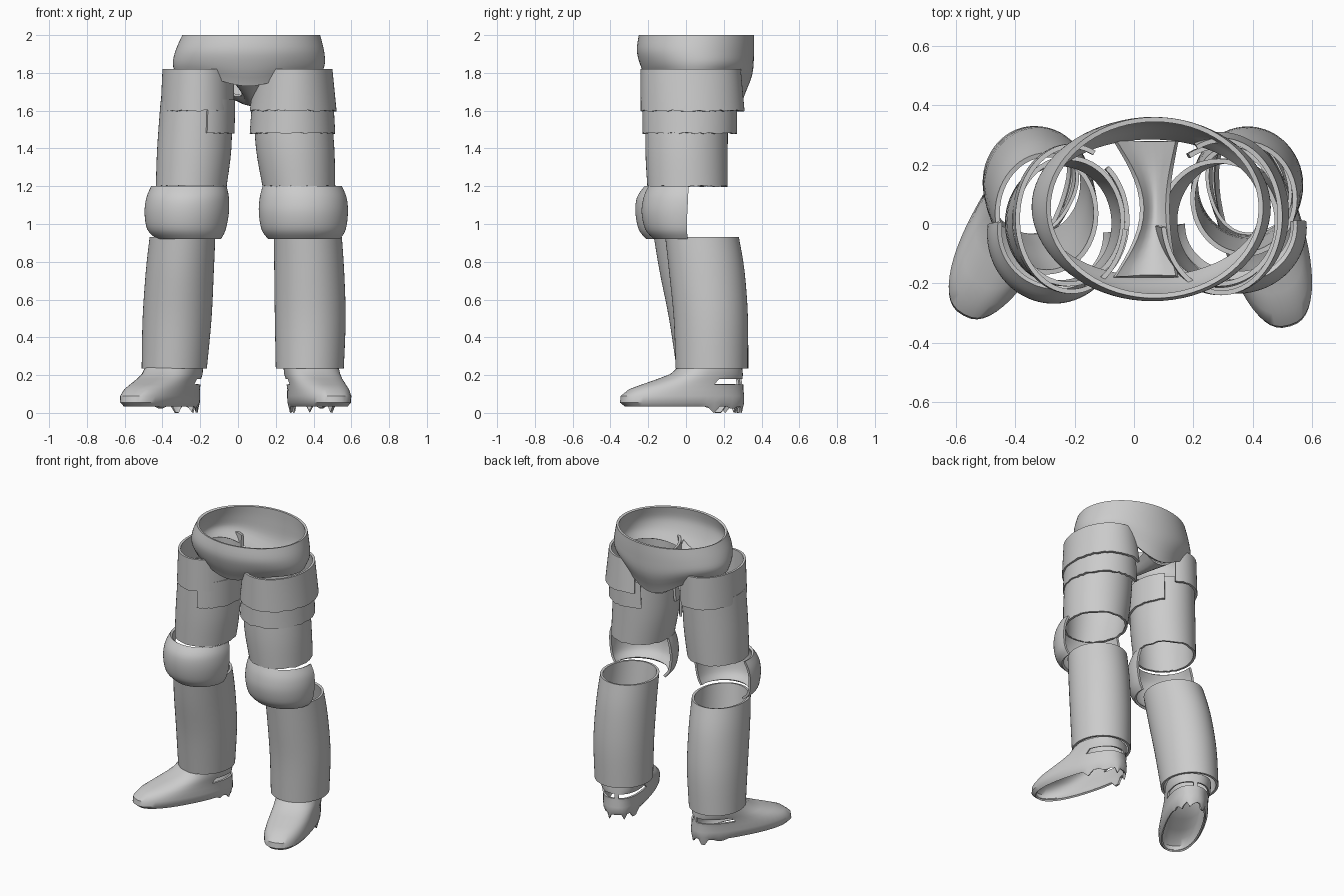
import bpy, bmesh, random
from math import sin, cos, pi, radians, copysign

random.seed(4)
if "Cube" in bpy.data.objects:
    bpy.data.objects.remove(bpy.data.objects["Cube"])

grey = bpy.data.materials.new("plain grey")
grey.use_nodes = True
GREY = (0.6, 0.6, 0.6, 1)
grey.diffuse_color = GREY
grey.node_tree.nodes["Principled BSDF"].inputs["Base Color"].default_value = GREY


def surface(name, point, ni, nj, closed=True, skip=None, thick=0.016):
    """Grid of point(i, j), thickened inwards."""
    bm = bmesh.new()
    cols = ni if closed else ni + 1
    grid = [[bm.verts.new(point(i, j)) for j in range(nj + 1)] for i in range(cols)]
    for i in range(ni):
        a, b = grid[i], grid[(i + 1) % cols]
        for j in range(nj):
            if not (skip and skip(i, j)):
                bm.faces.new((a[j], b[j], b[j + 1], a[j + 1]))
    loose = [v for v in bm.verts if not v.link_faces]
    bmesh.ops.delete(bm, geom=loose, context='VERTS')
    mesh = bpy.data.meshes.new(name)
    bm.to_mesh(mesh)
    bm.free()
    mesh.materials.append(grey)
    ob = bpy.data.objects.new(name, mesh)
    bpy.context.collection.objects.link(ob)
    mod = ob.modifiers.new("thickness", 'SOLIDIFY')
    mod.thickness = thick
    mod.offset = -1
    bpy.ops.object.select_all(action='DESELECT')
    ob.select_set(True)
    bpy.context.view_layer.objects.active = ob
    bpy.ops.object.modifier_apply(modifier="thickness")
    bpy.ops.object.shade_smooth_by_angle(angle=radians(40))
    return ob


def blend(rings, t):
    """Smooth interpolation through ring tuples, t from 0 to 1."""
    s = t * (len(rings) - 1)
    k = min(int(s), len(rings) - 2)
    f = s - k
    get = lambda n: rings[max(0, min(n, len(rings) - 1))]
    return [b + 0.5 * f * (c - a + f * (2 * a - 5 * b + 4 * c - d + f * (3 * (b - c) + d - a)))
            for a, b, c, d in zip(get(k - 1), get(k), get(k + 1), get(k + 2))]


def shell(name, rings, start=0, end=360, n=56, rows=8, ragged=0.0, drop=None):
    """Elliptical wall; rings go upwards as (z, x_min, x_max, y_min, y_max)."""
    tear = [random.uniform(-ragged, ragged) for _ in range(n + 1)]

    def point(i, j):
        a = radians(start + (end - start) * i / n)
        t = j / rows
        z, x0, x1, y0, y1 = blend(rings, t)
        if j == 0:
            z += tear[i]
        if drop:
            z += drop(a) * (1 - t) ** 2
        return ((x0 + x1) / 2 + (x1 - x0) / 2 * cos(a),
                (y0 + y1) / 2 + (y1 - y0) / 2 * sin(a), z)
    return surface(name, point, n, rows, closed=(end - start == 360))


# Pelvis: open waist ring whose lower edge dips at the front and the back
def hem(a):
    s = sin(a)
    return -0.14 * s ** 6 if s > 0 else -0.06 * s ** 8


shell("pelvis", [(1.79, -0.33, 0.44, -0.19, 0.30), (1.85, -0.345, 0.46, -0.235, 0.35),
                 (1.92, -0.33, 0.455, -0.26, 0.36), (2.0, -0.295, 0.435, -0.25, 0.36)],
      rows=12, n=72, drop=hem)


# Crotch strip joining the front and back hems
def gusset_point(i, j):
    t, v = i / 14, j / 6 * 2 - 1
    width = 0.11 - 0.06 * sin(pi * t)
    return (0.04 + 0.03 * sin(pi * t) + width * v, -0.18 + 0.46 * t,
            1.75 - 0.11 * t - 0.06 * sin(pi * t) + 0.05 * v * v)


surface("crotch_strip", gusset_point, 14, 6, closed=False)

# Thigh guards: overlapping bands, the upper ones open at the inner back
shell("left_thigh_upper_band", [(1.6, 0.06, 0.522, -0.24, 0.31), (1.82, 0.09, 0.50, -0.24, 0.29)],
      start=-172, end=115, ragged=0.004)
shell("left_thigh_middle_band", [(1.48, 0.062, 0.515, -0.23, 0.27), (1.66, 0.075, 0.505, -0.23, 0.27)],
      start=-180, end=120, ragged=0.004)
shell("left_thigh_tube", [(1.2, 0.13, 0.515, -0.205, 0.22), (1.4, 0.095, 0.51, -0.215, 0.22),
                          (1.65, 0.08, 0.49, -0.21, 0.22)], ragged=0.004)
shell("right_thigh_upper_band", [(1.6, -0.41, -0.02, -0.235, 0.27), (1.82, -0.40, -0.02, -0.235, 0.27)],
      start=65, end=352, ragged=0.004)
shell("right_thigh_inner_patch", [(1.48, -0.41, -0.018, -0.225, 0.25), (1.66, -0.40, -0.015, -0.225, 0.25)],
      start=-75, end=50, n=24, ragged=0.004)
shell("right_thigh_tube", [(1.2, -0.435, -0.06, -0.205, 0.21), (1.4, -0.428, -0.035, -0.21, 0.22),
                           (1.65, -0.41, -0.03, -0.21, 0.23)], ragged=0.004)

# Knee caps: bulging half shells, open behind
shell("left_knee", [(0.92, 0.16, 0.54, -0.17, 0.16), (0.97, 0.125, 0.57, -0.215, 0.19),
                    (1.06, 0.11, 0.582, -0.235, 0.21), (1.14, 0.115, 0.575, -0.225, 0.21),
                    (1.2, 0.13, 0.55, -0.20, 0.19)], start=178, end=365, n=36, rows=16)
shell("right_knee", [(0.92, -0.43, -0.09, -0.21, 0.14), (0.97, -0.48, -0.065, -0.25, 0.18),
                     (1.06, -0.495, -0.048, -0.268, 0.20), (1.14, -0.485, -0.048, -0.26, 0.20),
                     (1.2, -0.46, -0.06, -0.22, 0.18)], start=172, end=362, n=36, rows=16)

# Shin guards: leaning tubes
shell("left_shin", [(0.235, 0.20, 0.56, -0.055, 0.325), (0.5, 0.195, 0.57, -0.065, 0.328),
                    (0.75, 0.192, 0.562, -0.09, 0.31), (0.93, 0.19, 0.55, -0.11, 0.28)], rows=12)
shell("right_shin", [(0.235, -0.51, -0.165, -0.05, 0.33), (0.5, -0.505, -0.14, -0.09, 0.325),
                     (0.75, -0.488, -0.128, -0.14, 0.29), (0.93, -0.468, -0.12, -0.17, 0.24)], rows=12)


# Boots: hollow, without a sole, torn open around the heel
# Profile rows: height, heel end, toe end, half width
PROFILE = [(0.035, -0.165, 0.475, 0.12), (0.055, -0.175, 0.50, 0.135), (0.09, -0.175, 0.495, 0.138),
           (0.125, -0.17, 0.45, 0.135), (0.15, -0.17, 0.38, 0.135), (0.18, -0.165, 0.29, 0.135),
           (0.205, -0.165, 0.22, 0.14), (0.245, -0.16, 0.17, 0.14)]


def boot(name, cx, cy, dx, dy, n=48):
    tears = [random.choice((0, 0, 0.012, 0.035)) for _ in range(n)]
    tears[n // 2 + 3] = 0.035

    def heel(i, reach):
        return abs(i - n / 2) < reach

    def point(i, j):
        z, back, toe, half = PROFILE[j]
        a = 2 * pi * i / n
        c, s = cos(a), sin(a)
        u = (back + toe) / 2 + (toe - back) / 2 * copysign(abs(c) ** 0.9, c)
        w = half * copysign(abs(s) ** 0.8, s)
        if j == 0 and heel(i, n / 5):
            z -= tears[i]
        return (cx + dx * u - dy * w, cy + dy * u + dx * w, z)

    def gap(i, j):
        return j == 4 and heel(i + 0.5, n / 4.2) and i % 11 != 2

    surface(name, point, n, len(PROFILE) - 1, skip=gap, thick=0.012)


boot("left_boot", 0.385, 0.135, 0.28, -0.96)
boot("right_boot", -0.335, 0.13, -0.48, -0.877)
